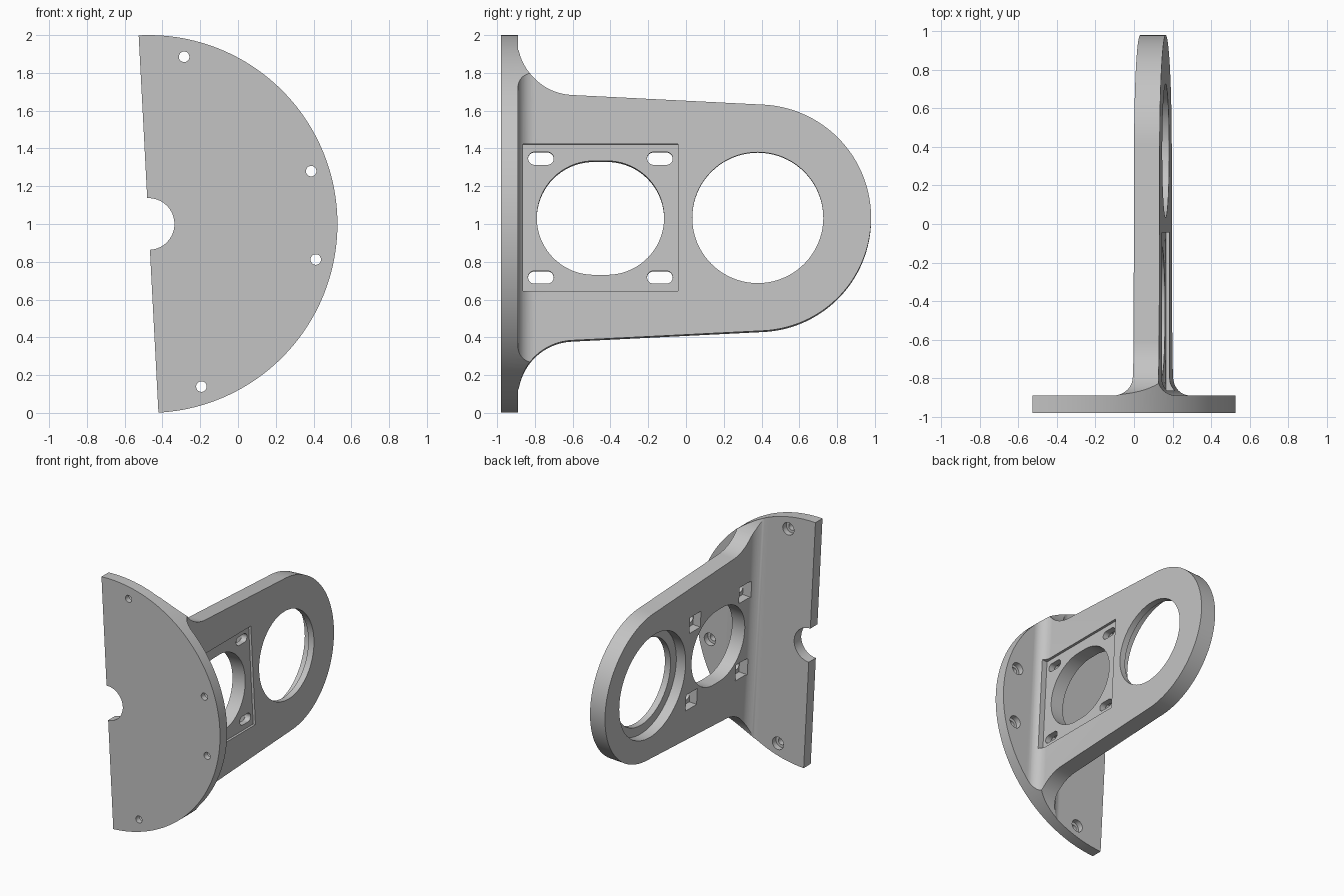
import bpy, bmesh
from math import sin, cos, pi, radians
from mathutils import Matrix

if "Cube" in bpy.data.objects:
    bpy.data.objects.remove(bpy.data.objects["Cube"], do_unlink=True)

grey = bpy.data.materials.new("plain_grey")
grey.use_nodes = True
colour = (0.55, 0.55, 0.55, 1)
grey.diffuse_color = colour
grey.node_tree.nodes["Principled BSDF"].inputs["Base Color"].default_value = colour


def arc(cx, cy, r, start, end, n):
    """Points on an arc, angles in degrees."""
    angles = [radians(start + (end - start) * i / n) for i in range(n + 1)]
    return [(cx + r * cos(a), cy + r * sin(a)) for a in angles]


def slot(cx, cy, r, half=0.0, n=24):
    """Rounded slot outline, a circle when half is zero."""
    if half == 0:
        return arc(cx, cy, r, 0, 360, 2 * n)[:-1]
    return arc(cx + half, cy, r, -90, 90, n) + arc(cx - half, cy, r, 90, 270, n)


def rect(cx, cy, hx, hy):
    return [(cx - hx, cy - hy), (cx + hx, cy - hy), (cx + hx, cy + hy), (cx - hx, cy + hy)]


def prism(name, outline, axis, low, high):
    """Extrude a flat outline along x, y or z."""
    place = {"x": lambda a, b, t: (t, a, b),
             "y": lambda a, b, t: (a, t, b),
             "z": lambda a, b, t: (a, b, t)}[axis]
    bm = bmesh.new()
    bottom = [bm.verts.new(place(a, b, low)) for a, b in outline]
    top = [bm.verts.new(place(a, b, high)) for a, b in outline]
    bm.faces.new(bottom)
    bm.faces.new(top)
    n = len(outline)
    for i in range(n):
        j = (i + 1) % n
        bm.faces.new((bottom[i], bottom[j], top[j], top[i]))
    bmesh.ops.recalc_face_normals(bm, faces=bm.faces[:])
    mesh = bpy.data.meshes.new(name)
    bm.to_mesh(mesh)
    bm.free()
    mesh.materials.append(grey)
    obj = bpy.data.objects.new(name, mesh)
    bpy.context.collection.objects.link(obj)
    return obj


def combine(target, tool, operation):
    """Apply a boolean and remove its helper."""
    mod = target.modifiers.new("boolean", "BOOLEAN")
    mod.operation = operation
    mod.solver = "EXACT"
    mod.object = tool
    bpy.context.view_layer.objects.active = target
    bpy.ops.object.modifier_apply(modifier=mod.name)
    bpy.data.objects.remove(tool, do_unlink=True)


def cut(target, outline, axis, low, high):
    combine(target, prism("cutter", outline, axis, low, high), "DIFFERENCE")


# Main sizes; the disc axis is the local origin
FRONT, BACK = -0.98, -0.89
INNER, OUTER = 0.506, 0.639
FILLET = 0.09

# Arm side profile: round end, taper and flare into the disc
upper = arc(0.38, 0, 0.6, 0, 87, 36) + arc(-0.59, 0.95, 0.3, 267, 180, 20) + [(-0.95, 0.95)]
lower = [(y, -v) for y, v in reversed(upper[1:])]
bracket = prism("mounting_bracket", upper + lower, "x", 0.3, 0.85)

# Arm thickness with fillets at the root
root = BACK + FILLET
section = [(INNER - FILLET, -1.0)] + arc(INNER - FILLET, root, FILLET, -90, 0, 12)
section += [(INNER, 1.2), (OUTER, 1.2)]
section += arc(OUTER + FILLET, root, FILLET, 180, 270, 12) + [(OUTER + FILLET, -1.0)]
combine(bracket, prism("arm_section", section, "z", -1.2, 1.2), "INTERSECT")

# Half disc plate, trimming the arm flare to the same rim
slab = prism("disc_slab", rect(0.5, 0, 0.8, 1.3), "y", -1.1, BACK)
combine(bracket, slab, "UNION")
half_disc = arc(0, 0, 1, -90, 90, 96)
combine(bracket, prism("disc_rim", half_disc, "y", FRONT, 1.1), "INTERSECT")
cut(bracket, slot(0, 0, 0.137), "y", -1.2, -0.7)

# Counterbored screw holes in the disc
for angle in (-75, -15, 15, 75):
    u, v = 0.905 * cos(radians(angle)), 0.905 * sin(radians(angle))
    cut(bracket, slot(u, v, 0.028, n=12), "y", -1.2, -0.8)
    cut(bracket, slot(u, v, 0.05, n=12), "y", BACK - 0.045, BACK + 0.06)

# Large stepped bore near the round end
cut(bracket, slot(0.38, 0, 0.347, n=40), "x", 0.2, 1)
cut(bracket, slot(0.38, 0, 0.42, n=40), "x", 0.2, OUTER - 0.05)

# Motor seat: shallow recess, elongated opening, four slots with square pockets
SEAT = -0.453
cut(bracket, rect(SEAT, 0, 0.41, 0.39), "x", OUTER - 0.02, 1)
cut(bracket, slot(SEAT, 0, 0.302, 0.035, n=36), "x", 0.2, 1)
for sy in (-1, 1):
    for sz in (-1, 1):
        y, v = SEAT + sy * 0.315, sz * 0.315
        cut(bracket, slot(y, v, 0.034, 0.034, n=12), "x", 0.2, 1)
        cut(bracket, rect(y, v, 0.07, 0.065), "x", 0.35, INNER + 0.065)

# Tilt the part and stand it on the ground
place = Matrix.Translation((-0.4735, 0, 1)) @ Matrix.Rotation(radians(-3), 4, "Y")
bracket.data.transform(place)

# Smooth curved walls, keep sharp edges
bpy.ops.object.select_all(action="DESELECT")
bracket.select_set(True)
bpy.context.view_layer.objects.active = bracket
bpy.ops.object.shade_smooth_by_angle(angle=radians(30))
